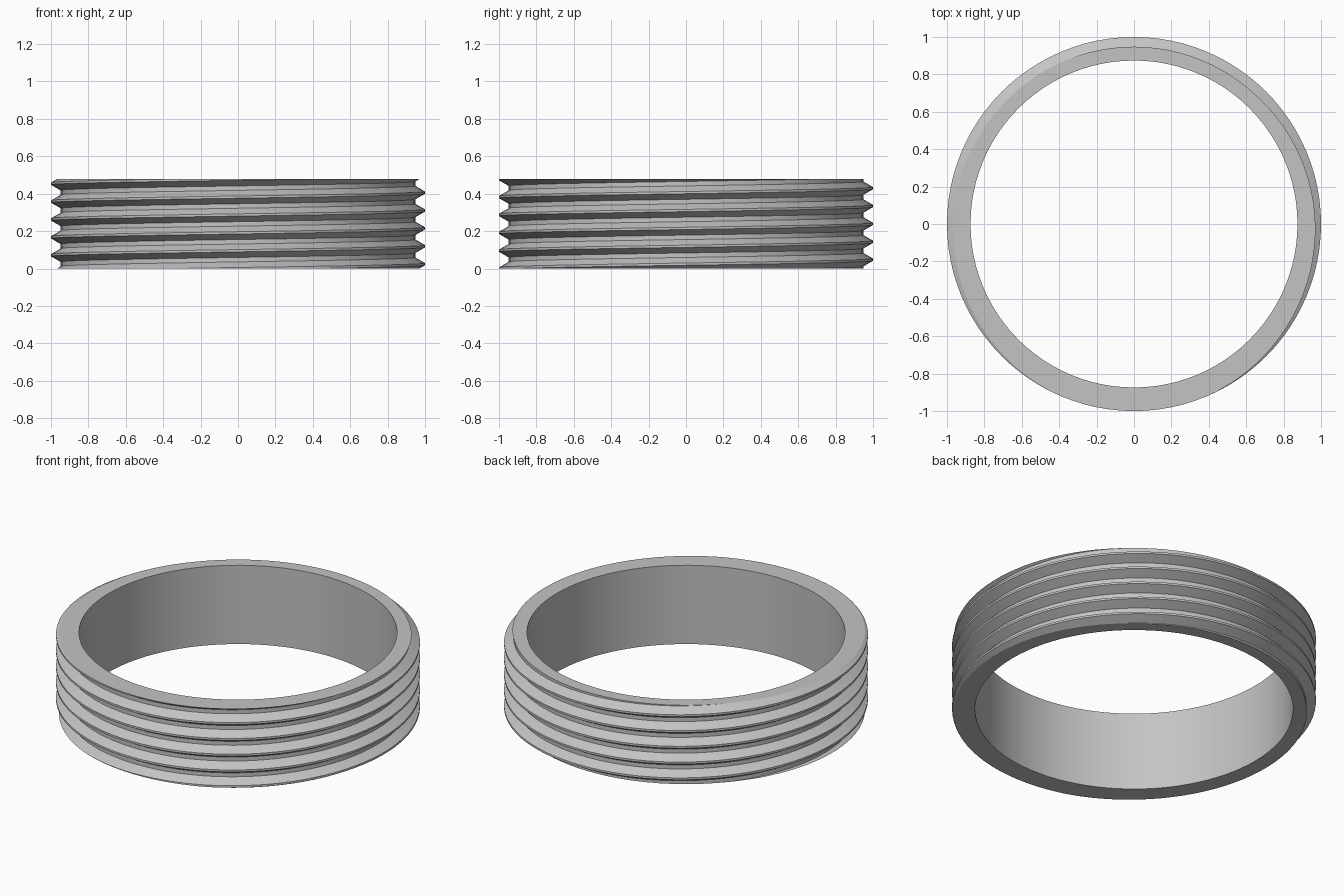
import bpy, bmesh, math

if "Cube" in bpy.data.objects:
    bpy.data.objects.remove(bpy.data.objects["Cube"])

SEGMENTS = 96
HEIGHT = 0.478
PITCH = HEIGHT / 5
INNER_R, ROOT_R, CREST_R = 0.874, 0.948, 1.0
CREST_HALF = PITCH / 16          # half of the flat crest
FLANK_HALF = PITCH * 3 / 8       # half of the tooth at its root
START = HEIGHT - 4.755 * PITCH   # crest height at angle zero


def thread_radius(z, crest):
    """Outer radius at height z when one crest sits at the given height."""
    d = abs((z - crest + PITCH / 2) % PITCH - PITCH / 2)
    t = min(max((d - CREST_HALF) / (FLANK_HALF - CREST_HALF), 0), 1)
    return CREST_R + (ROOT_R - CREST_R) * t


def section(i):
    """Closed ring section: bore wall plus the thread, trimmed at both ends."""
    a = math.tau * i / SEGMENTS
    crest = START + PITCH * i / SEGMENTS
    points = [(INNER_R, 0)]
    for turn in range(-3, 8):
        for off in (-FLANK_HALF, -CREST_HALF, CREST_HALF, FLANK_HALF):
            z = min(max(crest + turn * PITCH + off, 0), HEIGHT)
            points.append((thread_radius(z, crest), z))
    points.append((INNER_R, HEIGHT))
    return [(r * math.cos(a), r * math.sin(a), z) for r, z in points]


# Threaded ring: sections joined around one full turn; the turn climbs one pitch
bm = bmesh.new()
columns = [[bm.verts.new(p) for p in section(i)] for i in range(SEGMENTS + 1)]
count = len(columns[0])
for a, b in zip(columns, columns[1:]):
    for j in range(count):
        k = (j + 1) % count
        bm.faces.new((a[j], b[j], b[k], a[k]))

# The last section meets the first one thread further up: weld the seam
for j in range(1, count - 5):
    columns[-1][j].co = columns[0][j + 4].co
bmesh.ops.remove_doubles(bm, verts=bm.verts, dist=1e-5)
bmesh.ops.recalc_face_normals(bm, faces=bm.faces)

mesh = bpy.data.meshes.new("threaded_ring")
bm.to_mesh(mesh)
bm.free()
ring = bpy.data.objects.new("threaded_ring", mesh)
bpy.context.collection.objects.link(ring)

metal = bpy.data.materials.new("light grey metal")
metal.diffuse_color = (0.55, 0.55, 0.55, 1)
metal.use_nodes = True
metal.node_tree.nodes["Principled BSDF"].inputs["Base Color"].default_value = metal.diffuse_color
mesh.materials.append(metal)

bpy.context.view_layer.objects.active = ring
ring.select_set(True)
bpy.ops.object.shade_smooth_by_angle(angle=math.radians(20))
